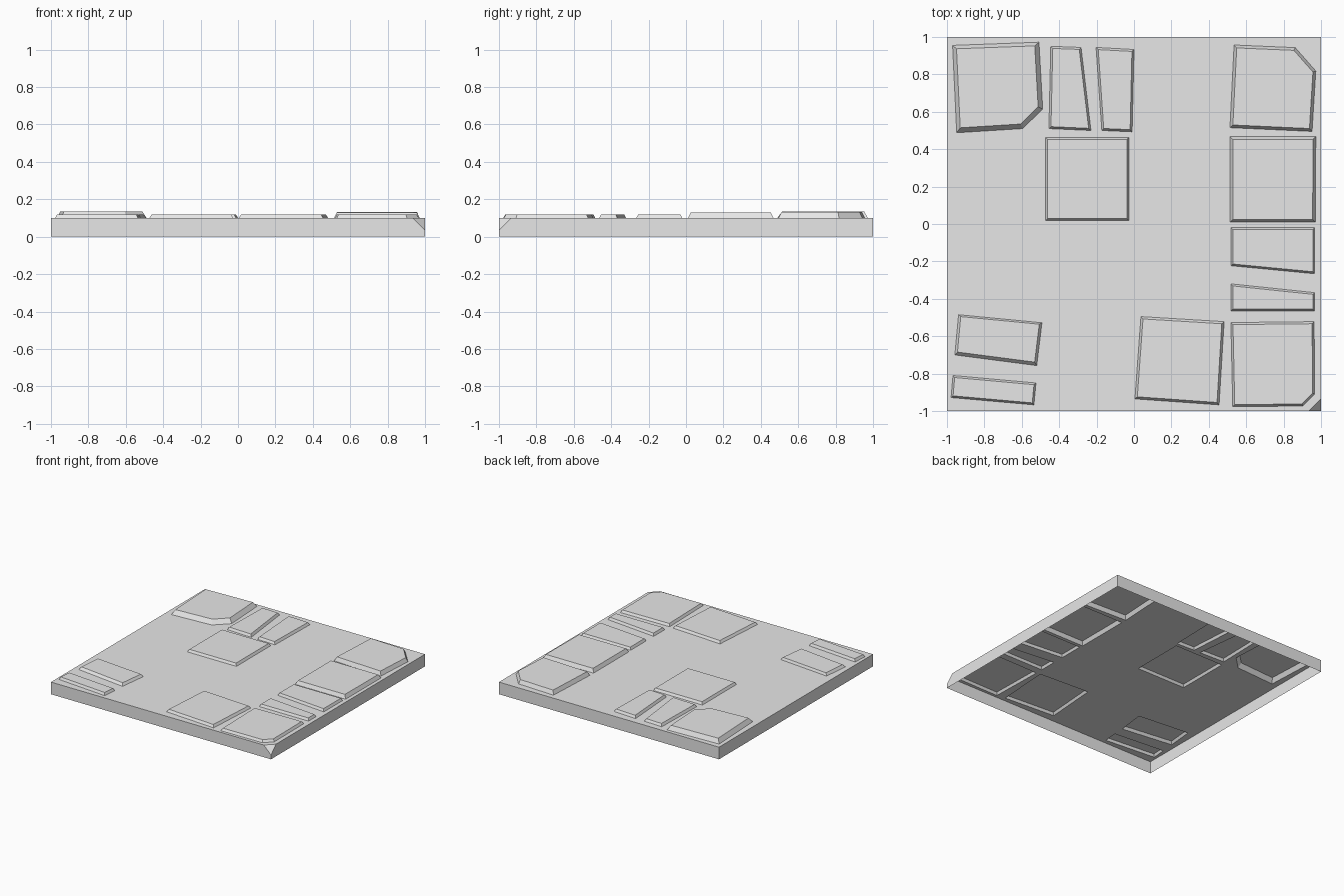
import bpy, bmesh
from mathutils import Vector

cube = bpy.data.objects.get("Cube")
if cube:
    bpy.data.objects.remove(cube)

stone_grey = bpy.data.materials.new("stone_grey")
stone_grey.use_nodes = True
GREY = (0.8, 0.8, 0.8, 1)
stone_grey.diffuse_color = GREY
stone_grey.node_tree.nodes["Principled BSDF"].inputs["Base Color"].default_value = GREY

TOP = 0.1


def finish(bm, name):
    mesh = bpy.data.meshes.new(name)
    bm.to_mesh(mesh)
    bm.free()
    mesh.materials.append(stone_grey)
    bpy.context.collection.objects.link(bpy.data.objects.new(name, mesh))


def inset(points, width):
    """Move every side of a clockwise outline inwards by width."""
    result = []
    for i, p in enumerate(points):
        a = (p - points[i - 1]).normalized()
        b = (points[(i + 1) % len(points)] - p).normalized()
        na, nb = Vector((a.y, -a.x)), Vector((b.y, -b.x))
        result.append(p + (na + nb) * width / (1 + na.dot(nb)))
    return result


def ring(bm, points, z):
    verts = [bm.verts.new((p.x, p.y, z)) for p in points]
    edges = [bm.edges.new((v, verts[(i + 1) % len(verts)])) for i, v in enumerate(verts)]
    return verts, edges


# Paving stones: clockwise outline, bevel width, height, shift of the top face
stones = {
    "back_left_stone": ([(-.97, .955), (-.508, .972), (-.488, .615), (-.595, .51), (-.948, .488)], .022, .136, (-.002, .003)),
    "back_wedge_left": ([(-.445, .95), (-.283, .944), (-.23, .5), (-.455, .51)], .011, .12, (0, 0)),
    "back_wedge_right": ([(-.203, .944), (0, .933), (-.01, .493), (-.172, .5)], .011, .12, (0, 0)),
    "inner_square_stone": ([(-.473, .463), (-.027, .463), (-.027, .018), (-.473, .018)], .011, .12, (0, 0)),
    "back_right_stone": ([(.535, .957), (.862, .943), (.972, .818), (.952, .495), (.513, .515)], .015, .132, (0, 0)),
    "right_square_stone": ([(.513, .468), (.972, .468), (.97, .01), (.513, .01)], .015, .13, (0, 0)),
    "right_slab_upper": ([(.518, -.02), (.966, -.02), (.966, -.266), (.518, -.223)], .01, .12, (0, 0)),
    "right_slab_lower": ([(.518, -.32), (.966, -.367), (.966, -.464), (.518, -.464)], .01, .12, (0, 0)),
    "front_right_stone": ([(.518, -.527), (.963, -.522), (.966, -.908), (.903, -.973), (.528, -.977)], .011, .12, (0, 0)),
    "front_middle_stone": ([(.037, -.495), (.482, -.522), (.455, -.967), (.005, -.935)], .012, .12, (0, 0)),
    "front_left_slab_upper": ([(-.938, -.485), (-.492, -.528), (-.52, -.757), (-.958, -.7)], .013, .12, (0, .004)),
    "front_left_slab_lower": ([(-.968, -.81), (-.524, -.85), (-.535, -.967), (-.978, -.928)], .01, .12, (0, 0)),
}

# Tile: open underneath, with its top surface fitted round the stones
bm = bmesh.new()
CUT = 0.935
corners = [Vector(p) for p in ((-1, -1), (CUT, -1), (1, -CUT), (1, 1), (-1, 1))]
t, edges = ring(bm, corners, TOP)
for outline, *_ in stones.values():
    edges += ring(bm, [Vector(p) for p in outline], TOP)[1]
bmesh.ops.triangle_fill(bm, edges=edges, use_beauty=True, use_dissolve=False, normal=(0, 0, 1))
fl, fr, br, bl = [bm.verts.new((x, y, 0)) for x, y in ((-1, -1), (1, -1), (1, 1), (-1, 1))]
chip = bm.verts.new((1, -1, 0.035))
for wall in ((fl, fr, chip, t[1], t[0]), (fr, br, t[3], t[2], chip),
             (br, bl, t[4], t[3]), (bl, fl, t[0], t[4]), (t[1], chip, t[2])):
    bm.faces.new(wall)
bmesh.ops.recalc_face_normals(bm, faces=bm.faces)
if sum(f.normal.z * f.calc_area() for f in bm.faces) < 0:
    bmesh.ops.reverse_faces(bm, faces=bm.faces)
finish(bm, "tile_base")

# Raised stones with sloping sides, hollow underneath
for name, (outline, width, height, shift) in stones.items():
    bm = bmesh.new()
    points = [Vector(p) for p in outline]
    low, _ = ring(bm, points, TOP)
    high, _ = ring(bm, [p + Vector(shift) for p in inset(points, width)], height)
    bm.faces.new(high[::-1])
    for i in range(len(low)):
        j = (i + 1) % len(low)
        bm.faces.new((low[j], low[i], high[i], high[j]))
    finish(bm, name)
